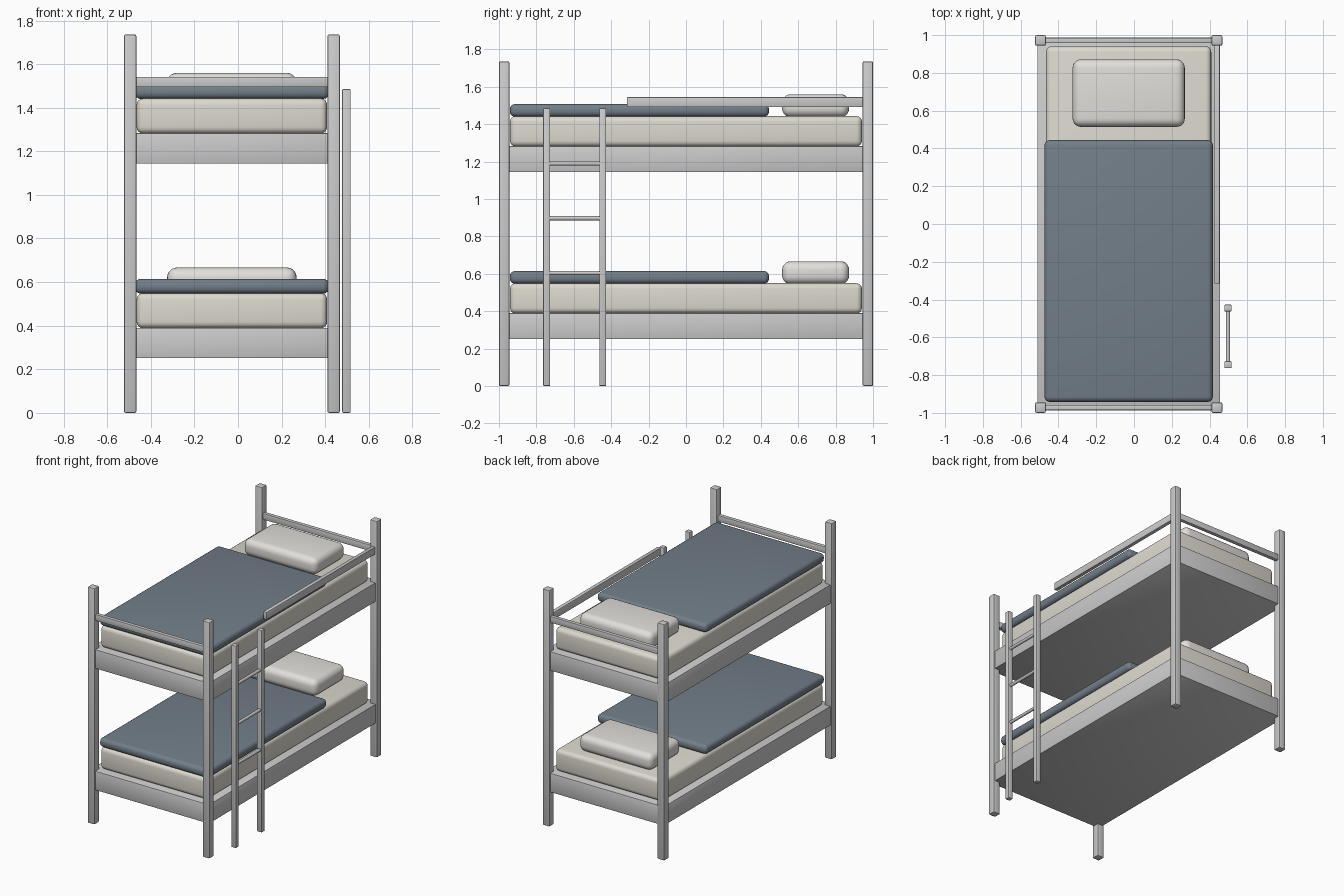
import bpy, bmesh, math
from mathutils import Matrix

if "Cube" in bpy.data.objects:
    bpy.data.objects.remove(bpy.data.objects["Cube"])

CX = -0.028          # centre line of the bed (the ladder stands out on +x)
PX, PY = 0.467, 0.972  # post offsets from the bed centre


def material(name, rgb):
    m = bpy.data.materials.new(name)
    m.diffuse_color = (*rgb, 1)
    m.use_nodes = True
    m.node_tree.nodes["Principled BSDF"].inputs["Base Color"].default_value = m.diffuse_color
    return m


cream = material("cream_fabric", (0.72, 0.70, 0.62))
white = material("pillow_fabric", (0.76, 0.74, 0.71))
blue = material("blanket_fabric", (0.17, 0.21, 0.25))


def finish(bm, name, mat=None):
    me = bpy.data.meshes.new(name)
    bm.to_mesh(me)
    bm.free()
    ob = bpy.data.objects.new(name, me)
    bpy.context.collection.objects.link(ob)
    if mat:
        me.materials.append(mat)
    bpy.ops.object.select_all(action='DESELECT')
    ob.select_set(True)
    bpy.context.view_layer.objects.active = ob
    bpy.ops.object.shade_smooth_by_angle(angle=math.radians(40))
    return ob


def box(name, x, y, z, bevel=0.003, segs=2, mat=None):
    """Rounded box spanning the (min, max) ranges x, y, z."""
    bm = bmesh.new()
    bmesh.ops.create_cube(bm, size=1)
    for v in bm.verts:
        for i, (lo, hi) in enumerate((x, y, z)):
            v.co[i] = lo if v.co[i] < 0 else hi
    bmesh.ops.bevel(bm, geom=bm.edges[:], offset=bevel, segments=segs,
                    profile=0.5, affect='EDGES', clamp_overlap=True)
    return finish(bm, name, mat)


def around(c, half):
    return (c - half, c + half)


# Corner posts and the end rails of the upper bunk
for sy, end in ((-1, "foot"), (1, "head")):
    for sx, side in ((-1, "left"), (1, "right")):
        box(f"{end}_post_{side}", around(CX + sx * PX, 0.0285),
            around(sy * PY, 0.028), (0, 1.736), 0.008)
    box(f"{end}_guard_rail", around(CX, PX), around(sy * PY, 0.014), (1.495, 1.541))

# Side guard rail of the upper bunk
box("side_guard_rail", around(CX + PX, 0.014), (-0.315, PY), (1.491, 1.545))

# Two identical bunks
for level, z in (("lower", 0.251), ("upper", 1.144)):
    box(f"{level}_bed_frame", around(CX, 0.484), around(0, 0.988), (z, z + 0.139))
    box(f"{level}_mattress", around(CX, 0.437), around(0, 0.941),
        (z + 0.137, z + 0.299), 0.03, 4, cream)
    box(f"{level}_blanket", around(CX, 0.446), (-0.942, 0.444),
        (z + 0.296, z + 0.364), 0.028, 4, blue)
    box(f"{level}_pillow", around(CX, 0.297), (0.514, 0.872),
        (z + 0.294, z + 0.416), 0.045, 5, white)

# Ladder uprights
for y, side in ((-0.745, "front"), (-0.445, "back")):
    box(f"ladder_upright_{side}", (0.478, 0.517), around(y, 0.0185), (0, 1.486), 0.006)

# Ladder rungs
for i in range(3):
    bm = bmesh.new()
    bmesh.ops.create_cone(bm, cap_ends=True, segments=16, radius1=0.0115,
                          radius2=0.0115, depth=0.3)
    bm.transform(Matrix.Translation((0.4975, -0.595, 0.604 + 0.293 * i))
                 @ Matrix.Rotation(math.pi / 2, 4, 'X'))
    finish(bm, f"ladder_rung_{i + 1}")
